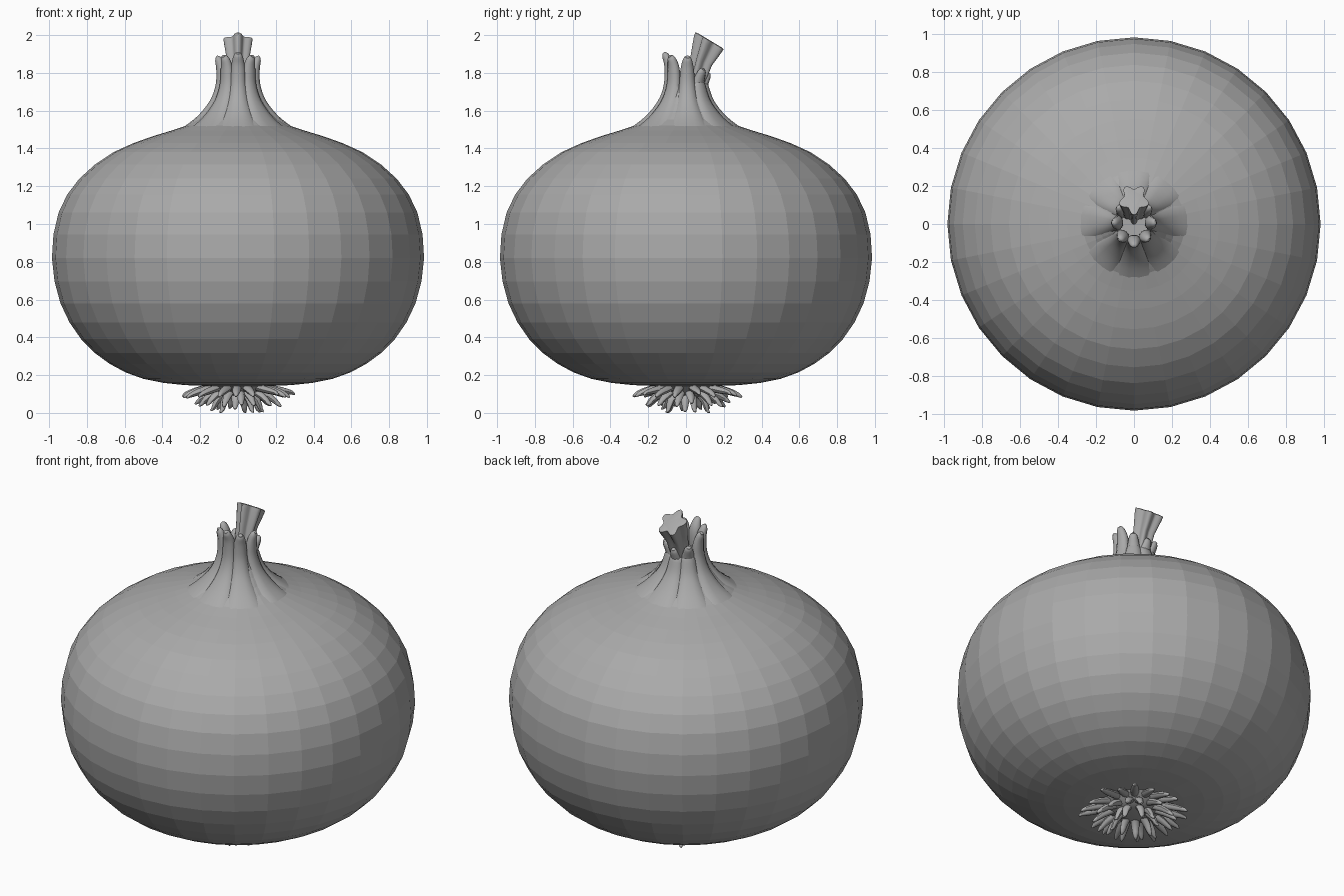
import bpy, math, random
from mathutils import Vector

random.seed(4)
if "Cube" in bpy.data.objects:
    bpy.data.objects.remove(bpy.data.objects["Cube"], do_unlink=True)

grey = bpy.data.materials.new("plain_grey")
grey.use_nodes = True
grey.diffuse_color = (0.4, 0.4, 0.4, 1)
grey.node_tree.nodes["Principled BSDF"].inputs["Base Color"].default_value = (0.4, 0.4, 0.4, 1)


def make(name, verts, faces, smooth):
    mesh = bpy.data.meshes.new(name)
    mesh.from_pydata(verts, [], faces)
    mesh.materials.append(grey)
    mesh.update()
    ob = bpy.data.objects.new(name, mesh)
    bpy.context.collection.objects.link(ob)
    if smooth:
        for p in mesh.polygons:
            p.use_smooth = True
        mesh.set_sharp_from_angle(angle=math.radians(50))
    return ob


def skin(rings):
    """Join equal rings into a closed, capped tube."""
    n = len(rings[0])
    verts = [v for ring in rings for v in ring]
    faces = [(i * n + j, i * n + (j + 1) % n, (i + 1) * n + (j + 1) % n, (i + 1) * n + j)
             for i in range(len(rings) - 1) for j in range(n)]
    faces.append(tuple(range(n))[::-1])
    faces.append(tuple(range(len(verts) - n, len(verts))))
    return verts, faces


def spline(pts, steps):
    """Catmull-Rom curve through points of any dimension."""
    p = [pts[0]] + list(pts) + [pts[-1]]
    out = []
    for i in range(1, len(p) - 2):
        for s in range(steps):
            t = s / steps
            out.append(tuple(
                0.5 * (2 * b + (c - a) * t + (2 * a - 5 * b + 4 * c - d) * t * t
                       + (3 * b - a - 3 * c + d) * t ** 3)
                for a, b, c, d in zip(p[i - 1], p[i], p[i + 1], p[i + 2])))
    return out + [tuple(pts[-1])]


def lathe(name, profile, n, smooth):
    rings = [[(r * math.sin(math.tau * j / n), -r * math.cos(math.tau * j / n), z)
              for j in range(n)] for r, z in profile]
    return make(name, *skin(rings), smooth)


def blade(name, path, angle, sides):
    """Tube in a radial plane: path rows are radius, height, half width, half depth."""
    out = Vector((math.cos(angle), math.sin(angle), 0))
    side = Vector((-math.sin(angle), math.cos(angle), 0))
    up = Vector((0, 0, 1))
    rings = []
    for i, (r, z, w, d) in enumerate(path):
        a, b = path[max(i - 1, 0)], path[min(i + 1, len(path) - 1)]
        tangent = (out * (b[0] - a[0]) + up * (b[1] - a[1])).normalized()
        normal = side.cross(tangent)
        rings.append([out * r + up * z + side * w * math.cos(math.tau * k / sides)
                      + normal * d * math.sin(math.tau * k / sides) for k in range(sides)])
    return make(name, *skin(rings), True)


# Bulb: faceted body running up into the neck
bulb = [(0.02, 0.14), (0.28, 0.147), (0.5, 0.18), (0.68, 0.26), (0.83, 0.39), (0.94, 0.58),
        (0.985, 0.82), (0.95, 1.06), (0.84, 1.24), (0.66, 1.38), (0.45, 1.465),
        (0.27, 1.522), (0.18, 1.59), (0.12, 1.68), (0.09, 1.75)]
lathe("bulb", spline(bulb, 2), 32, False)

# Neck leaves: angle in degrees, tip height, tip radius
leaves = [(270, 1.905, 0.12), (312, 1.89, 0.115), (4, 1.885, 0.115), (48, 1.82, 0.125),
          (90, 1.8, 0.125), (132, 1.82, 0.125), (176, 1.885, 0.115), (228, 1.89, 0.115)]
for i, (deg, top, tip) in enumerate(leaves):
    path = [(0.3, 1.49, 0.1, 0.012), (0.2, 1.555, 0.078, 0.022), (0.125, 1.64, 0.055, 0.028),
            (0.09, 1.73, 0.043, 0.03), (0.088, top - 0.07, 0.036, 0.028),
            (tip - 0.012, top - 0.015, 0.024, 0.02), (tip, top, 0.012, 0.008)]
    blade(f"neck_leaf_{i + 1}", spline(path, 4), math.radians(deg), 10)

# Inner sprout: ribbed stalk leaning back with a slanted cut top
rings = []
for y, z, size, slant in [(0.02, 1.6, 0.05, 0), (0.05, 1.74, 0.052, -0.1),
                          (0.085, 1.86, 0.06, -0.4), (0.12, 1.945, 0.076, -0.6),
                          (0.13, 1.966, 0.079, -0.6), (0.132, 1.969, 0.062, -0.6)]:
    ring = []
    for k in range(40):
        a = math.tau * k / 40
        r = size * (0.85 + 0.18 * math.cos(5 * (a + math.pi / 2)))
        ring.append((r * math.cos(a), y + r * math.sin(a), z + slant * r * math.sin(a)))
    rings.append(ring)
make("inner_sprout", *skin(rings), True)

# Root plate and three rings of root stubs
lathe("root_plate", [(0.07, 0.085), (0.13, 0.1), (0.19, 0.15)], 16, True)
root_rings = [("outer", 18, 0.15, 0.135, 0.3, 0.085), ("middle", 14, 0.1, 0.12, 0.225, 0.04),
              ("inner", 9, 0.06, 0.11, 0.14, 0.01)]
for label, count, r0, z0, r1, z1 in root_rings:
    for i in range(count):
        a = math.tau * (i + random.uniform(-0.2, 0.2)) / count - math.pi / 2
        end = r1 * random.uniform(0.92, 1.05)
        low = z1 + random.uniform(-0.008, 0.015)
        mid_r, mid_z = r0 + (end - r0) * 0.55, z0 + (low - z0) * 0.42
        path = [(r0, z0, 0.024, 0.02), (mid_r, mid_z, 0.022, 0.018),
                (end - 0.015, low + 0.012, 0.013, 0.011), (end, low, 0.005, 0.004)]
        blade(f"{label}_root_{i + 1}", spline(path, 2), a, 8)
